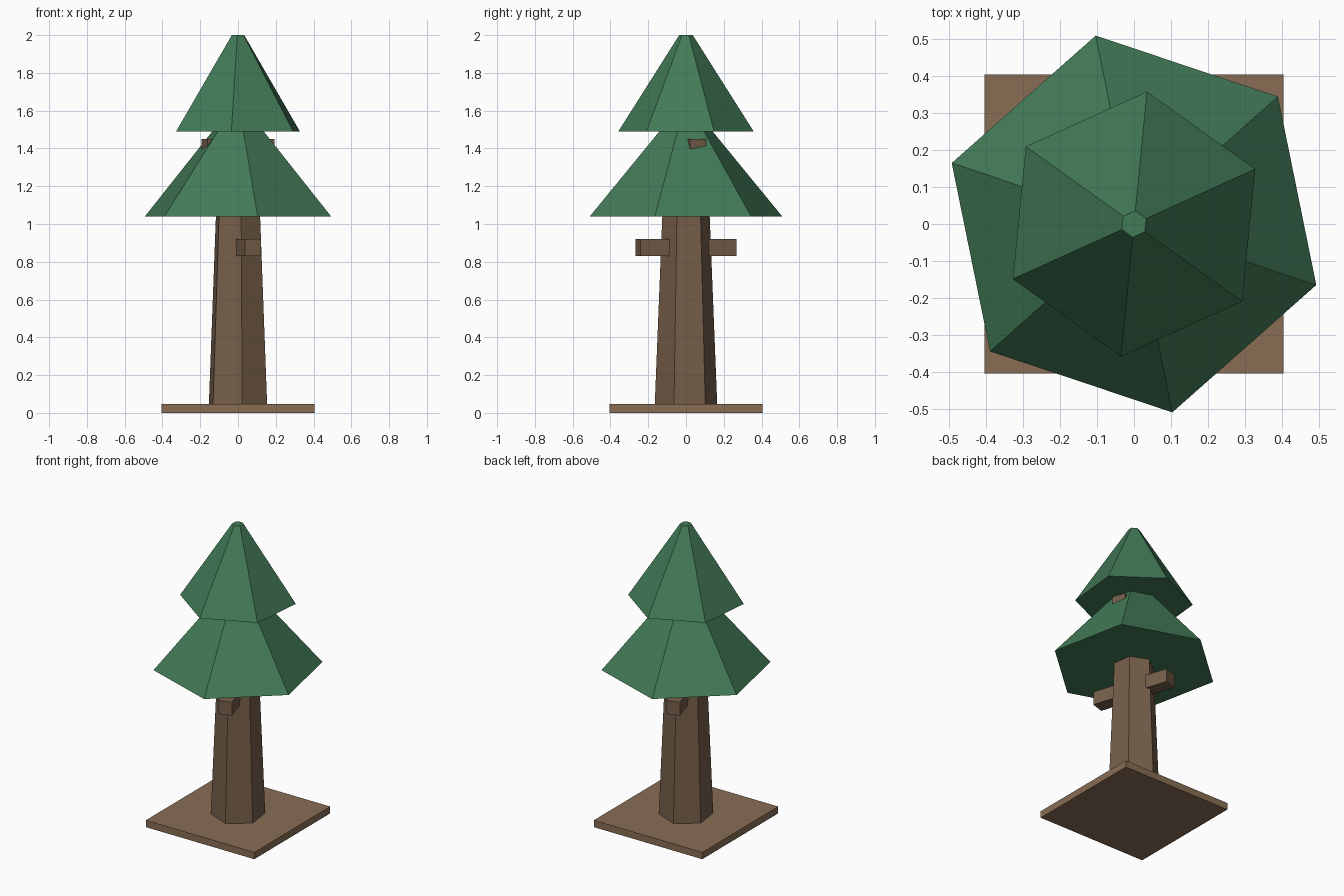
import bpy
from math import radians, cos, sin

if "Cube" in bpy.data.objects:
    bpy.data.objects.remove(bpy.data.objects["Cube"])


def material(name, rgb):
    m = bpy.data.materials.new(name)
    m.diffuse_color = (*rgb, 1)
    m.use_nodes = True
    m.node_tree.nodes["Principled BSDF"].inputs["Base Color"].default_value = m.diffuse_color
    return m


bark = material("bark", (0.18, 0.113, 0.068))
earth = material("earth", (0.25, 0.155, 0.09))
leaf = material("foliage", (0.055, 0.196, 0.095))


def finish(name, mat):
    ob = bpy.context.object
    ob.name = name
    ob.data.materials.append(mat)
    return ob


def hex_frustum(name, r1, r2, z1, z2, corner_angle, mat):
    # default cone has a corner at 30 degrees (mod 60)
    bpy.ops.mesh.primitive_cone_add(
        vertices=6, radius1=r1, radius2=r2, depth=z2 - z1,
        location=(0, 0, (z1 + z2) / 2),
        rotation=(0, 0, radians(corner_angle - 30)))
    return finish(name, mat)


def box(name, size, loc, angle, mat):
    bpy.ops.mesh.primitive_cube_add(size=1, location=loc, rotation=(0, 0, radians(angle)))
    bpy.context.object.scale = size
    return finish(name, mat)


def branch(name, angle, reach, z):
    # square stub running from inside the trunk outward
    start = 0.05
    mid, a = (start + reach) / 2, radians(angle)
    return box(name, (reach - start, 0.09, 0.09),
               (mid * cos(a), mid * sin(a), z), angle, bark)


# ground slab and trunk
box("base", (0.81, 0.81, 0.046), (0, 0, 0.023), 0, earth)
hex_frustum("trunk", 0.167, 0.11, 0.04, 1.45, 37.6, bark)

# opposite pairs of branch stubs
for i, (angle, reach, z) in enumerate([(-72.5, 0.266, 0.875), (20, 0.188, 1.405)]):
    branch(f"branch_{i}_a", angle, reach, z)
    branch(f"branch_{i}_b", angle + 180, reach, z)

# foliage tiers
hex_frustum("lower_foliage", 0.52, 0.052, 1.04, 1.60, 41.5, leaf)
hex_frustum("upper_foliage", 0.36, 0.036, 1.49, 2.0, 24.4, leaf)
